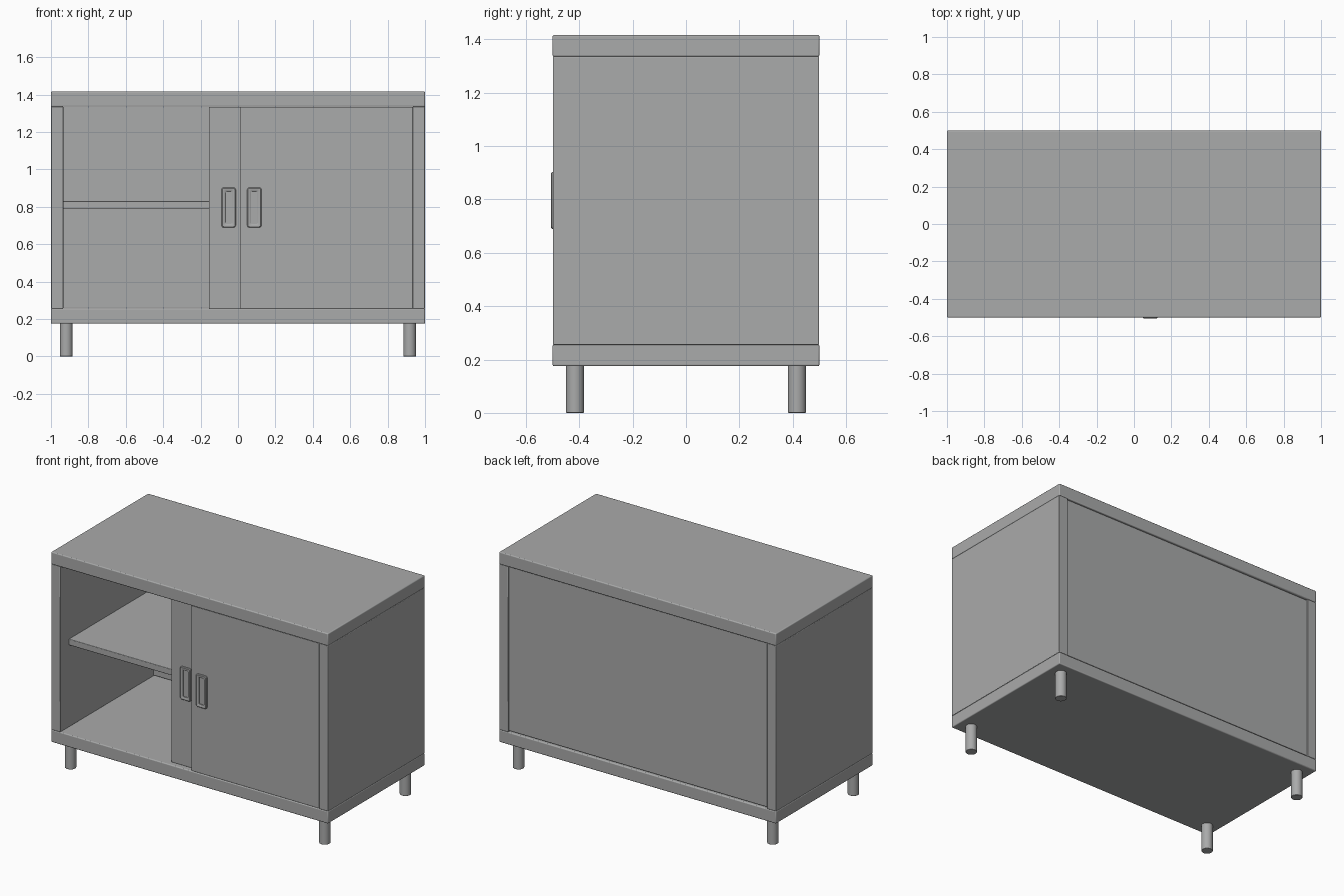
import bpy, math

if "Cube" in bpy.data.objects:
    bpy.data.objects.remove(bpy.data.objects["Cube"])

grey = bpy.data.materials.new("warm_grey_metal")
grey.diffuse_color = (0.4, 0.405, 0.405, 1)
grey.use_nodes = True
grey.node_tree.nodes["Principled BSDF"].inputs["Base Color"].default_value = grey.diffuse_color


def finish(o, name, bevel=0.0):
    o.name = name
    o.data.materials.append(grey)
    if bevel:
        m = o.modifiers.new("rounded_edges", 'BEVEL')
        m.width = bevel
        m.segments = 3
        m.limit_method = 'ANGLE'
    bpy.ops.object.shade_smooth_by_angle(angle=math.radians(40))
    return o


def box(name, x, y, z, bevel=0.004):
    """Box from (min, max) ranges."""
    bpy.ops.mesh.primitive_cube_add(
        size=1, location=[(r[0] + r[1]) / 2 for r in (x, y, z)])
    o = bpy.context.object
    o.scale = [r[1] - r[0] for r in (x, y, z)]
    bpy.ops.object.transform_apply(location=False, rotation=False, scale=True)
    return finish(o, name, bevel)


def rounded_rect(w, h, r):
    pts = []
    for i, (sx, sz) in enumerate([(1, 1), (-1, 1), (-1, -1), (1, -1)]):
        for k in range(5):
            a = math.pi / 2 * (i + k / 4)
            pts.append((sx * (w / 2 - r) + r * math.cos(a),
                        sz * (h / 2 - r) + r * math.sin(a)))
    return pts


def handle(name, cx, y_door):
    """Flat rounded pull: frame with a sunken centre, lofted from outlines."""
    cz = 0.796
    rings = [(0.076, 0.214, 0.012, 0.004), (0.076, 0.214, 0.012, -0.007),
             (0.068, 0.206, 0.010, -0.011), (0.044, 0.182, 0.008, -0.011),
             (0.036, 0.174, 0.006, -0.008), (0.036, 0.174, 0.006, -0.001)]
    verts, faces = [], []
    for w, h, r, d in rings:
        verts += [(cx + px, y_door + d, cz + pz) for px, pz in rounded_rect(w, h, r)]
    n = 20
    for j in range(len(rings) - 1):
        for i in range(n):
            k = (i + 1) % n
            faces.append((j * n + i, (j + 1) * n + i, (j + 1) * n + k, j * n + k))
    faces.append(tuple(range((len(rings) - 1) * n, len(rings) * n)))
    me = bpy.data.meshes.new(name)
    me.from_pydata(verts, [], faces)
    o = bpy.data.objects.new(name, me)
    bpy.context.collection.objects.link(o)
    bpy.ops.object.select_all(action='DESELECT')
    o.select_set(True)
    bpy.context.view_layer.objects.active = o
    bpy.ops.object.mode_set(mode='EDIT')
    bpy.ops.mesh.select_all(action='SELECT')
    bpy.ops.mesh.normals_make_consistent(inside=False)
    # the open shell must face the front (-y)
    bpy.ops.object.mode_set(mode='OBJECT')
    if me.polygons[-1].normal.y > 0:
        me.flip_normals()
    finish(o, name)


# top and bottom boards
box("top_board", (-1, 1), (-0.5, 0.5), (1.335, 1.416), 0.006)
box("bottom_board", (-1, 1), (-0.5, 0.5), (0.175, 0.256), 0.006)

# side panels
box("left_side", (-1, -0.934), (-0.499, 0.499), (0.255, 1.336))
box("right_side", (0.934, 1), (-0.499, 0.499), (0.255, 1.336))

# back panel and inner shelf
box("back_panel", (-0.936, 0.936), (0.46, 0.49), (0.262, 1.332), 0.002)
box("shelf", (-0.936, 0.936), (-0.41, 0.462), (0.79, 0.83))

# sliding doors, the left one pushed behind the right one
box("right_door", (0.01, 0.936), (-0.495, -0.466), (0.256, 1.334), 0.002)
box("left_door", (-0.155, 0.771), (-0.464, -0.435), (0.256, 1.334), 0.002)
handle("left_door_handle", -0.05, -0.464)
handle("right_door_handle", 0.087, -0.495)

# legs
for sx in (-1, 1):
    for sy in (-1, 1):
        bpy.ops.mesh.primitive_cylinder_add(
            vertices=32, radius=0.034, depth=0.18,
            location=(sx * 0.918, sy * 0.416, 0.09))
        finish(bpy.context.object, "leg", 0.003)
